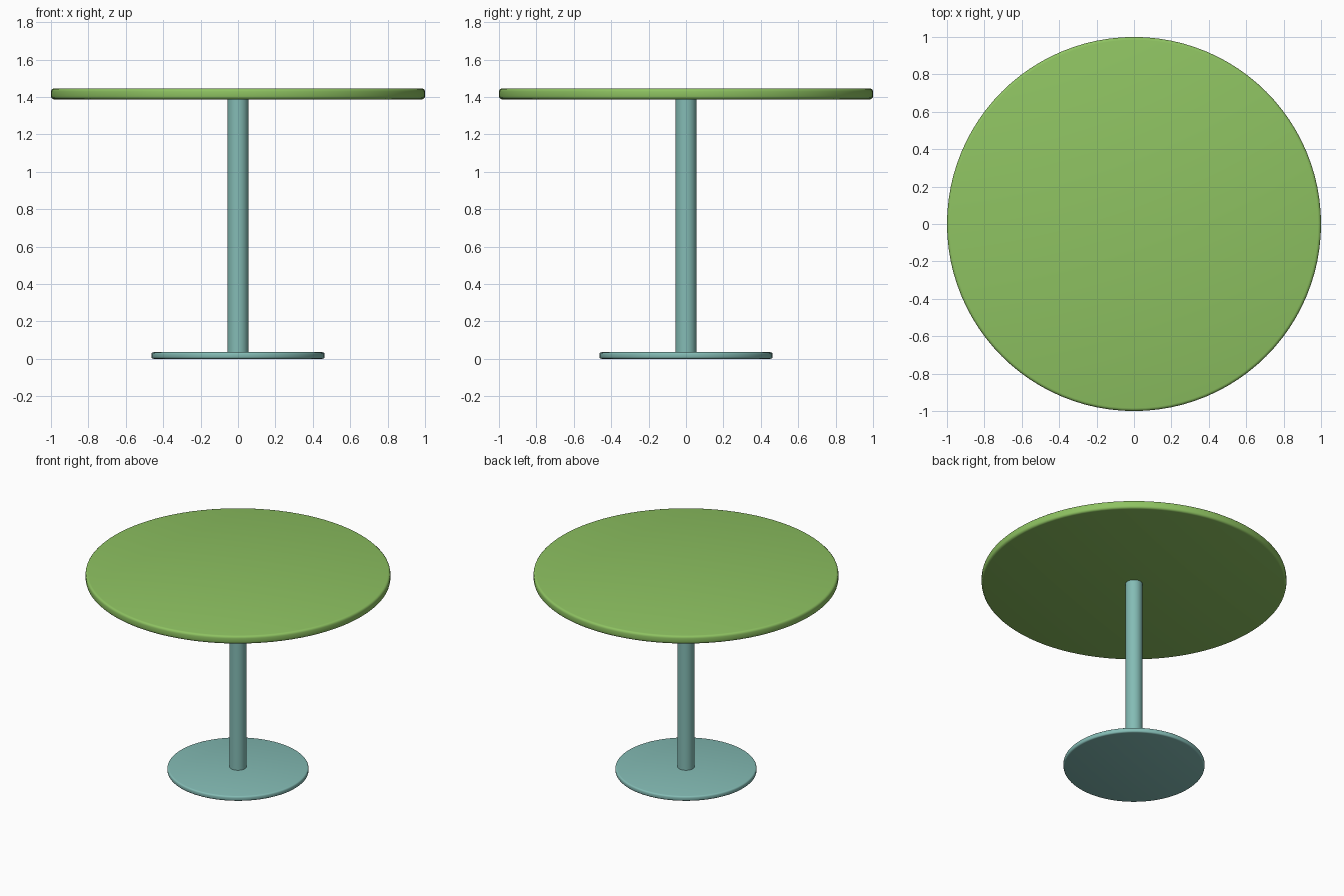
import bpy, bmesh, math

if "Cube" in bpy.data.objects:
    bpy.data.objects.remove(bpy.data.objects["Cube"])


def material(name, rgb):
    mat = bpy.data.materials.new(name)
    mat.diffuse_color = (*rgb, 1)
    mat.use_nodes = True
    mat.node_tree.nodes["Principled BSDF"].inputs["Base Color"].default_value = mat.diffuse_color
    return mat


def disc(name, radius, z0, z1, mat, bevel=0.0, segments=3, sides=96):
    bm = bmesh.new()
    bmesh.ops.create_cone(bm, cap_ends=True, segments=sides,
                          radius1=radius, radius2=radius, depth=z1 - z0)
    if bevel:
        rims = [e for e in bm.edges if abs(e.verts[0].co.z - e.verts[1].co.z) < 1e-5]
        bmesh.ops.bevel(bm, geom=rims, offset=bevel, segments=segments,
                        profile=0.5, affect='EDGES')
    bmesh.ops.translate(bm, verts=bm.verts, vec=(0, 0, (z0 + z1) / 2))
    mesh = bpy.data.meshes.new(name)
    bm.to_mesh(mesh)
    bm.free()
    mesh.materials.append(mat)
    obj = bpy.data.objects.new(name, mesh)
    bpy.context.collection.objects.link(obj)
    bpy.context.view_layer.objects.active = obj
    obj.select_set(True)
    bpy.ops.object.shade_smooth_by_angle(angle=math.radians(40))
    obj.select_set(False)
    return obj


green = material("green_top", (0.27, 0.54, 0.12))
teal = material("teal_metal", (0.23, 0.50, 0.46))

# Round table top with softened rims
disc("table_top", 1.0, 1.387, 1.445, green, bevel=0.016)
# Central column, tucked into the base and the top
disc("column", 0.056, 0.02, 1.392, teal, sides=48)
# Flat round foot
disc("base_plate", 0.463, 0.0, 0.035, teal, bevel=0.011)
